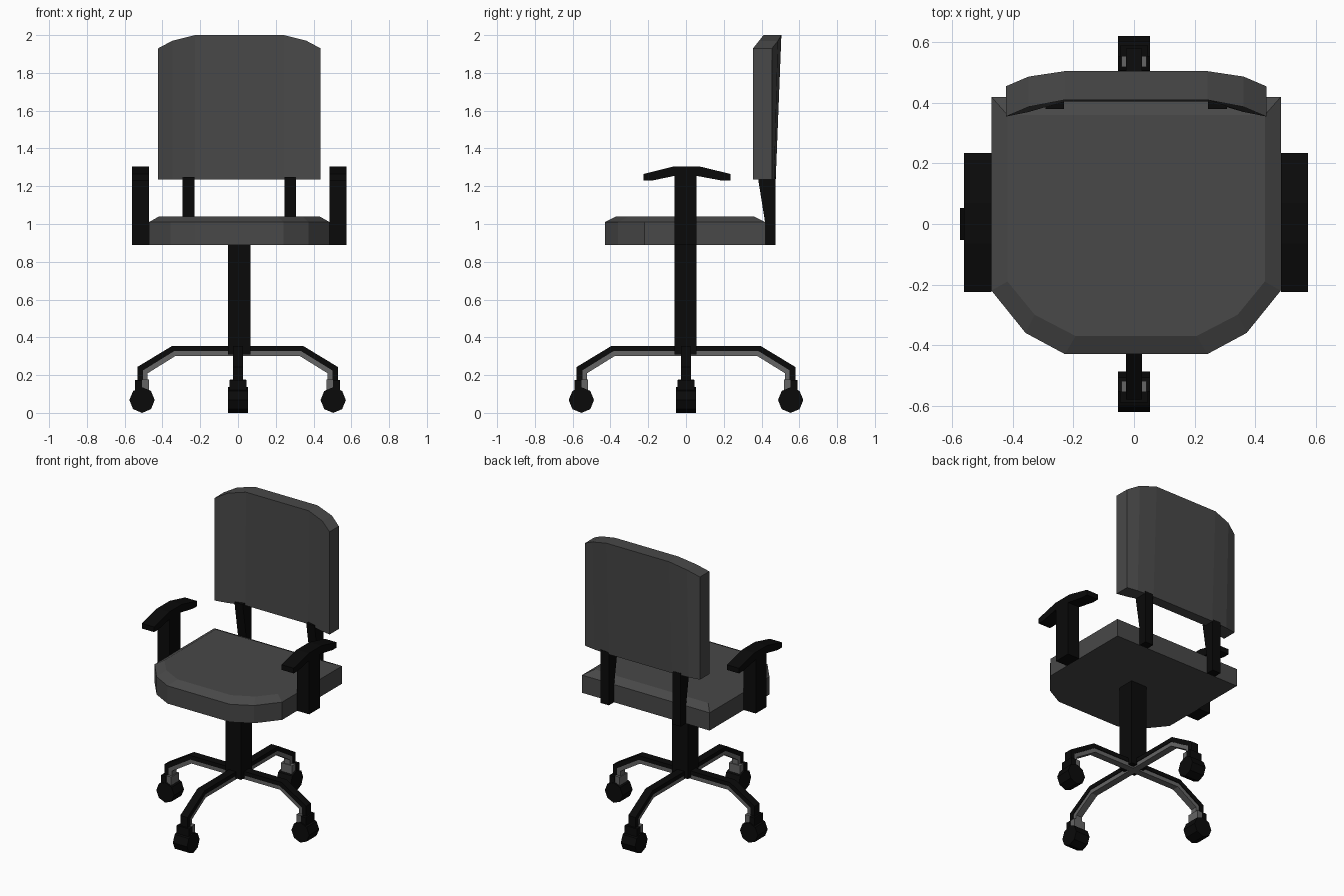
import bpy
import bmesh
from math import cos, sin, pi
from mathutils import Matrix

if "Cube" in bpy.data.objects:
    bpy.data.objects.remove(bpy.data.objects["Cube"])


def material(name, value):
    mat = bpy.data.materials.new(name)
    mat.use_nodes = True
    color = (value, value, value, 1)
    mat.diffuse_color = color
    mat.node_tree.nodes["Principled BSDF"].inputs["Base Color"].default_value = color
    return mat


FABRIC = material("charcoal fabric", 0.065)
BLACK = material("black plastic", 0.003)
GREY = material("grey metal", 0.13)


def loft(name, rings, mat, matrix=Matrix()):
    """Skin a list of equal-length rings and cap both ends."""
    bm = bmesh.new()
    loops = [[bm.verts.new(matrix @ Matrix.Translation(p).translation) for p in ring]
             for ring in rings]
    n = len(loops[0])
    for a, b in zip(loops, loops[1:]):
        for i in range(n):
            j = (i + 1) % n
            bm.faces.new((a[i], a[j], b[j], b[i]))
    bm.faces.new(loops[0])
    bm.faces.new(loops[-1])
    bmesh.ops.recalc_face_normals(bm, faces=bm.faces)
    mesh = bpy.data.meshes.new(name)
    bm.to_mesh(mesh)
    bm.free()
    mesh.materials.append(mat)
    obj = bpy.data.objects.new(name, mesh)
    bpy.context.collection.objects.link(obj)
    return obj


def side_prism(name, profile, x0, x1, mat, matrix=Matrix()):
    """Extrude a (y, z) profile from x0 to x1."""
    return loft(name, [[(x, y, z) for y, z in profile] for x in (x0, x1)], mat, matrix)


def box(name, x0, x1, y0, y1, z0, z1, mat, matrix=Matrix()):
    return side_prism(name, [(y0, z0), (y1, z0), (y1, z1), (y0, z1)], x0, x1, mat, matrix)


MID = 0.007  # centre line of the upper chair


def mirrored(half, z):
    right = [(MID + x, y, z) for x, y in half]
    left = [(MID - x, y, z) for x, y in reversed(half)]
    return right + left


# Seat cushion with a clipped front and a chamfered top
rim = [(0.478, 0.42), (0.478, -0.22), (0.365, -0.36), (0.235, -0.43)]
crown = [(0.425, 0.36), (0.425, -0.19), (0.335, -0.30), (0.20, -0.37)]
loft("seat", [mirrored(rim, 0.89), mirrored(rim, 1.01), mirrored(crown, 1.04)], FABRIC)

# Curved backrest: x, front low, front high, back low, back high, top height
columns = [(0.43, 0.355, 0.355, 0.455, 0.455, 1.93),
           (0.355, 0.37, 0.387, 0.467, 0.487, 1.97),
           (0.235, 0.405, 0.41, 0.475, 0.505, 2.0)]


def back_section(side, col):
    x, f0, f1, b0, b1, top = col
    x = MID + side * x
    return [(x, f0, 1.235), (x, b0, 1.235), (x, b1, top), (x, f1, top)]


loft("backrest", [back_section(-1, c) for c in columns]
     + [back_section(1, c) for c in reversed(columns)], FABRIC)

# Backrest supports, arm posts and arm pads
support = [(0.42, 0.89), (0.475, 0.89), (0.475, 1.25), (0.38, 1.25), (0.42, 1.0)]
pad = [(-0.225, 1.265), (-0.065, 1.305), (0.07, 1.305), (0.235, 1.265),
       (0.235, 1.23), (0.19, 1.23), (0.055, 1.255), (-0.06, 1.255),
       (-0.18, 1.23), (-0.225, 1.23)]
for label, side in (("left", 1), ("right", -1)):
    x0, x1 = sorted((MID + side * 0.238, MID + side * 0.3))
    side_prism(label + "_back_support", support, x0, x1, BLACK)
    x0, x1 = sorted((MID + side * 0.478, MID + side * 0.568))
    box(label + "_arm_post", x0, x1, -0.06, 0.055, 0.89, 1.3, BLACK)
    side_prism(label + "_arm_pad", pad, x0, x1, BLACK)

# Central column
box("column", -0.053, 0.065, -0.06, 0.055, 0.31, 0.9, BLACK)

# Four legs with castors, modelled along +y and turned into place
for label, turn, reach in (("back", 0, 0.554), ("right", 1, 0.508),
                           ("front", 2, 0.554), ("left", 3, 0.504)):
    place = Matrix.Rotation(turn * pi / 2, 4, "Z")
    r = reach
    shell = [(0, 0.355), (r - 0.16, 0.355), (r + 0.025, 0.243), (r + 0.025, 0.17),
             (r - 0.005, 0.17), (r - 0.005, 0.225), (r - 0.17, 0.327), (0, 0.327)]
    liner = [(0, 0.328), (r - 0.17, 0.328), (r - 0.004, 0.226), (r - 0.004, 0.14),
             (r - 0.03, 0.14), (r - 0.03, 0.21), (r - 0.175, 0.3), (0, 0.3)]
    side_prism(label + "_leg", shell, -0.027, 0.027, BLACK, place)
    side_prism(label + "_leg_underside", liner, -0.023, 0.023, GREY, place)
    box(label + "_castor_bracket", -0.042, 0.042, r - 0.036, r, 0.12, 0.178, GREY, place)
    box(label + "_castor_hood", -0.046, 0.046, r, r + 0.036, 0.11, 0.175, BLACK, place)
    wheel = [(r + 0.067 * sin(i * pi / 4), 0.068 - 0.068 * cos(i * pi / 4))
             for i in range(8)]
    side_prism(label + "_castor_wheel", wheel, -0.053, 0.053, BLACK, place)
